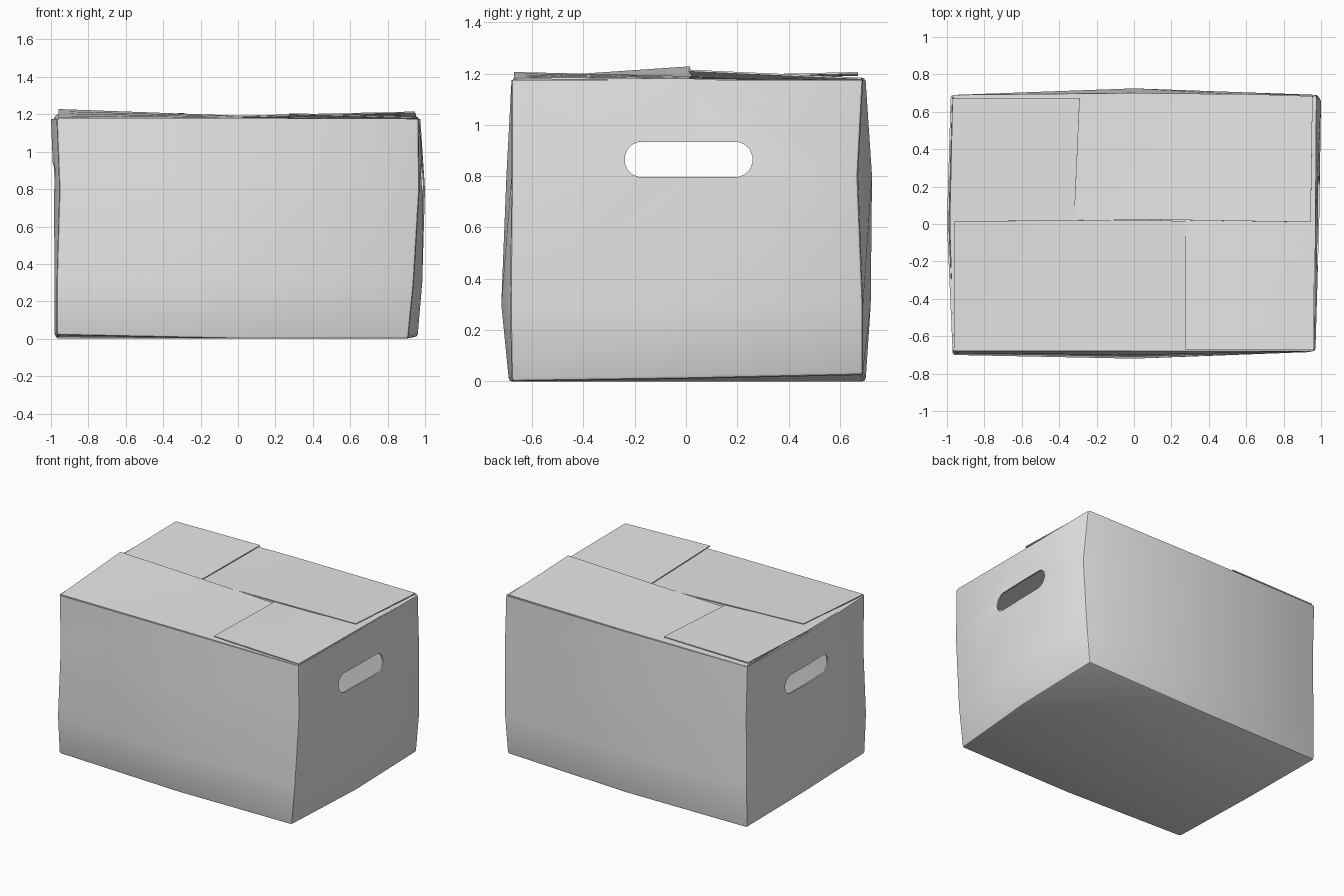
import bpy, bmesh, math
from mathutils import Vector

cube = bpy.data.objects.get("Cube")
if cube:
    bpy.data.objects.remove(cube, do_unlink=True)

# Single card colour
card = bpy.data.materials.new("card_grey")
card.use_nodes = True
card.diffuse_color = (0.8, 0.8, 0.8, 1)
card.node_tree.nodes["Principled BSDF"].inputs["Base Color"].default_value = (0.8, 0.8, 0.8, 1)


def make_object(name, bm):
    bmesh.ops.recalc_face_normals(bm, faces=bm.faces)
    mesh = bpy.data.meshes.new(name)
    bm.to_mesh(mesh)
    bm.free()
    mesh.materials.append(card)
    obj = bpy.data.objects.new(name, mesh)
    bpy.context.collection.objects.link(obj)
    return obj


def activate(obj):
    bpy.ops.object.select_all(action='DESELECT')
    obj.select_set(True)
    bpy.context.view_layer.objects.active = obj


def finish(obj):
    activate(obj)
    for mod in list(obj.modifiers):
        bpy.ops.object.modifier_apply(modifier=mod.name)
    bpy.ops.object.shade_smooth_by_angle(angle=math.radians(35))


# Box body: eight slightly bulging columns, each with x and y at four heights
heights = (0, 0.3, 0.8, 1.175)
columns = [
    ((-0.97, -0.97, -0.955, -0.97), (-0.68, -0.70, -0.69, -0.68), 0.02),
    ((0, 0, 0, 0), (-0.69, -0.72, -0.70, -0.68), 0),
    ((0.91, 0.94, 0.97, 0.965), (-0.68, -0.685, -0.68, -0.68), 0),
    ((0.96, 0.985, 0.99, 0.97), (0, 0, 0, 0), 0.01),
    ((0.96, 0.985, 1.0, 0.975), (0.69, 0.69, 0.67, 0.69), 0.025),
    ((0, 0, 0, 0), (0.70, 0.72, 0.725, 0.70), 0),
    ((-0.975, -0.975, -0.97, -0.98), (0.69, 0.69, 0.69, 0.69), 0),
    ((-0.98, -0.98, -0.985, -1.0), (0, 0, 0, 0), 0.01),
]
bm = bmesh.new()
grid = []
for xs, ys, foot in columns:
    zs = (foot,) + heights[1:]
    grid.append([bm.verts.new(p) for p in zip(xs, ys, zs)])
base = bm.verts.new((0, 0, 0))
for i, col in enumerate(grid):
    nxt = grid[(i + 1) % len(grid)]
    bm.faces.new((base, nxt[0], col[0]))
    for k in range(len(heights) - 1):
        bm.faces.new((col[k], nxt[k], nxt[k + 1], col[k + 1]))
body = make_object("box_body", bm)
bevel = body.modifiers.new("soft_edges", 'BEVEL')
bevel.width, bevel.segments = 0.014, 2
bevel.limit_method, bevel.angle_limit = 'ANGLE', math.radians(50)
shell = body.modifiers.new("wall", 'SOLIDIFY')
shell.thickness, shell.offset = 0.01, -1

# Rounded hand holes cut through both end walls
bm = bmesh.new()
ring = []
for i in range(16):
    a = math.tau * (i + 0.5) / 16
    side = math.copysign(0.18, math.cos(a))
    ring.append(bm.verts.new((-1.2, 0.01 + side + 0.07 * math.cos(a), 0.865 + 0.07 * math.sin(a))))
face = bm.faces.new(ring)
ext = bmesh.ops.extrude_face_region(bm, geom=[face])
bmesh.ops.translate(bm, vec=(2.4, 0, 0),
                    verts=[v for v in ext["geom"] if isinstance(v, bmesh.types.BMVert)])
cutter = make_object("hand_hole_cutter", bm)
cutter.hide_render = True
cut = body.modifiers.new("hand_holes", 'BOOLEAN')
cut.operation, cut.object, cut.solver = 'DIFFERENCE', cutter, 'EXACT'
finish(body)
bpy.data.objects.remove(cutter, do_unlink=True)


# Warped flap from a three-point hinge edge to a three-point free edge
def flap(name, hinge, tip, rows=4):
    bm = bmesh.new()
    lines = []
    for r in range(rows + 1):
        lines.append([bm.verts.new(Vector(h).lerp(Vector(t), r / rows))
                      for h, t in zip(hinge, tip)])
    for low, high in zip(lines, lines[1:]):
        for j in range(2):
            bm.faces.new((low[j], low[j + 1], high[j + 1], high[j]))
    obj = make_object(name, bm)
    if obj.data.polygons[0].normal.z < 0:
        obj.data.flip_normals()
    plate = obj.modifiers.new("thickness", 'SOLIDIFY')
    plate.thickness, plate.offset = 0.007, -1
    finish(obj)


# Four interlocking top flaps, each over one neighbour and under the other
flap("front_flap",
     [(-0.96, -0.675, 1.181), (0, -0.675, 1.18), (0.955, -0.675, 1.176)],
     [(-0.96, 0.015, 1.228), (0, 0.022, 1.193), (0.95, 0, 1.165)])
flap("left_side_flap",
     [(0.96, -0.67, 1.186), (0.965, 0, 1.18), (0.965, 0.68, 1.172)],
     [(0.275, -0.67, 1.206), (0.275, 0, 1.19), (0.275, 0.67, 1.163)])
flap("back_flap",
     [(-0.965, 0.685, 1.176), (0, 0.695, 1.18), (0.955, 0.685, 1.184)],
     [(-0.95, 0.005, 1.165), (0, 0.025, 1.193), (0.945, 0.01, 1.215)])
flap("right_side_flap",
     [(-0.965, -0.67, 1.172), (-0.985, 0, 1.18), (-0.97, 0.67, 1.198)],
     [(-0.33, -0.67, 1.163), (-0.32, 0, 1.19), (-0.29, 0.67, 1.206)])
